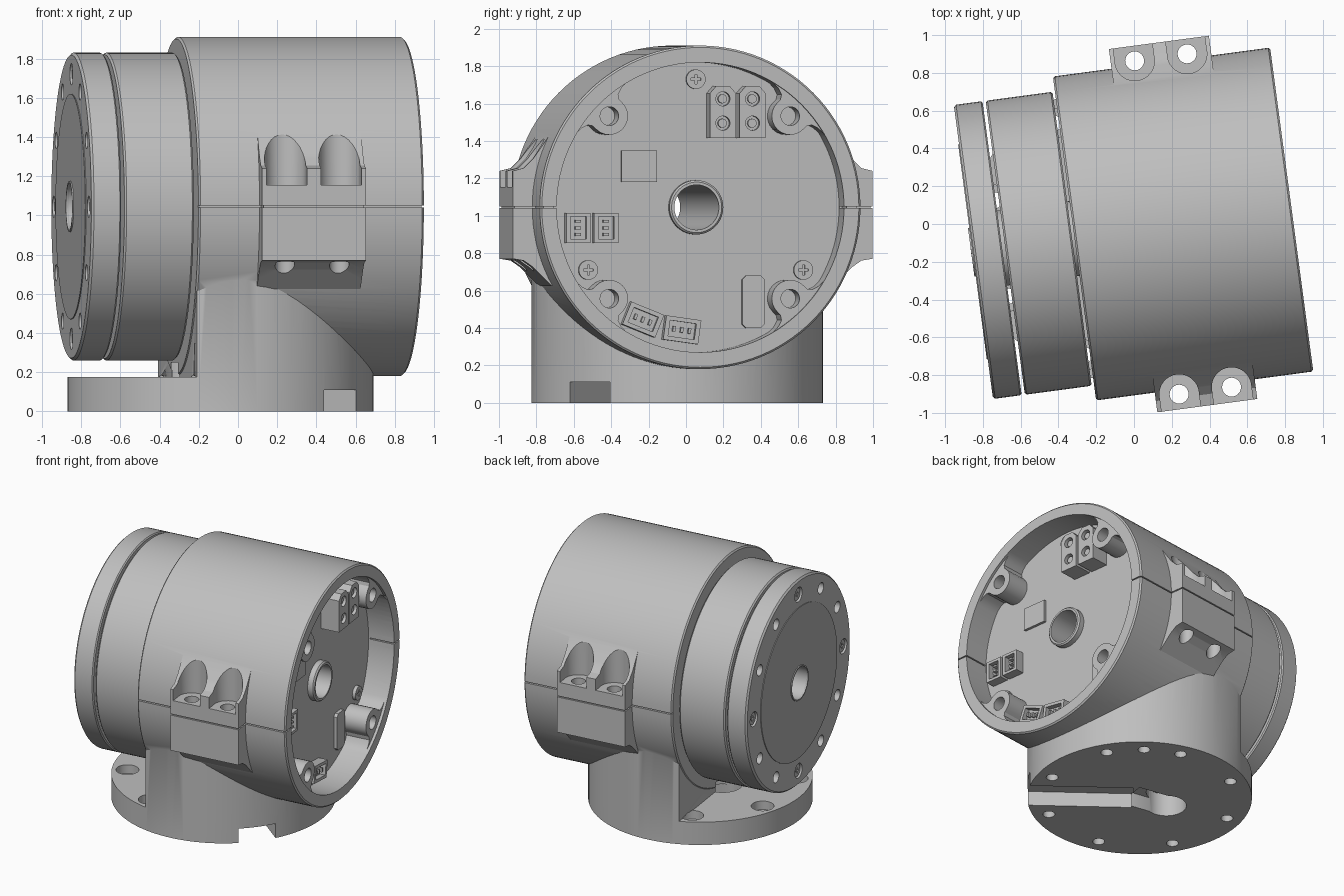
import bpy, bmesh, math
from mathutils import Matrix, Vector

cube = bpy.data.objects.get("Cube")
if cube:
    bpy.data.objects.remove(cube)

# Working frame: x runs along the motor axis, z = 0 at axis height
PLACE = Matrix.Translation((0.26, 0, 1.045)) @ Matrix.Rotation(math.radians(7.6), 4, 'Z')
FLOOR = -1.045
BASE_X = -0.353
BOARD = 0.38
BORE = 0.12
CORNERS = (45, 135, 225, 315)
parts = []


def material(name, v):
    m = bpy.data.materials.new(name)
    m.use_nodes = True
    m.diffuse_color = (v, v, v, 1)
    m.node_tree.nodes["Principled BSDF"].inputs["Base Color"].default_value = (v, v, v, 1)
    return m


GREY = material("light grey", 0.52)
DARK = material("mid grey", 0.44)


def finish(name, bm, mat=GREY, keep=True):
    bmesh.ops.recalc_face_normals(bm, faces=bm.faces[:])
    me = bpy.data.meshes.new(name)
    bm.to_mesh(me)
    bm.free()
    me.materials.append(mat)
    ob = bpy.data.objects.new(name, me)
    bpy.context.scene.collection.objects.link(ob)
    if keep:
        parts.append(ob)
    return ob


def cyl(name, centre, r, length, axis='X', keep=True, seg=32):
    bm = bmesh.new()
    bmesh.ops.create_cone(bm, cap_ends=True, segments=seg, radius1=r, radius2=r, depth=length)
    if axis == 'X':
        bm.transform(Matrix.Rotation(math.pi / 2, 4, 'Y'))
    bm.transform(Matrix.Translation(centre))
    return finish(name, bm, keep=keep)


def box(name, centre, size, angle=0, axis='Z', keep=True):
    bm = bmesh.new()
    bmesh.ops.create_cube(bm, size=1)
    bm.transform(Matrix.Translation(centre) @ Matrix.Rotation(math.radians(angle), 4, axis)
                 @ Matrix.Diagonal((*size, 1)))
    return finish(name, bm, keep=keep)


def thicken(bm, faces, depth):
    top = bmesh.ops.extrude_face_region(bm, geom=faces)["geom"]
    bmesh.ops.translate(bm, vec=(depth, 0, 0),
                        verts=[g for g in top if isinstance(g, bmesh.types.BMVert)])


def prism(name, pts, x0, x1, keep=True):
    bm = bmesh.new()
    thicken(bm, [bm.faces.new([bm.verts.new((x0, y, z)) for y, z in pts])], x1 - x0)
    return finish(name, bm, keep=keep)


def drilled_plate(name, circles, x0, x1):
    # first circle is the outline, the others are holes: (y, z, radius, segments)
    bm = bmesh.new()
    edges = []
    for y, z, r, seg in circles:
        ring = [bm.verts.new((x0, y + r * math.cos(math.tau * i / seg),
                              z + r * math.sin(math.tau * i / seg))) for i in range(seg)]
        edges += [bm.edges.new((ring[i - 1], ring[i])) for i in range(seg)]
    bmesh.ops.triangle_fill(bm, edges=edges, use_beauty=True, normal=(1, 0, 0))
    thicken(bm, bm.faces[:], x1 - x0)
    return finish(name, bm)


def lathe(name, profile, mat=GREY, seg=112):
    # closed (x, radius) loop turned about the motor axis
    bm = bmesh.new()
    rings = []
    for i in range(seg):
        a = math.tau * i / seg
        rings.append([bm.verts.new((x, r * math.cos(a), r * math.sin(a))) for x, r in profile])
    n = len(profile)
    for i in range(seg):
        p, q = rings[i], rings[(i + 1) % seg]
        for j in range(n):
            k = (j + 1) % n
            bm.faces.new((p[j], p[k], q[k], q[j]))
    return finish(name, bm, mat)


def combine(ob, others, op='DIFFERENCE'):
    for o in others:
        m = ob.modifiers.new("bool", 'BOOLEAN')
        m.operation, m.solver, m.object = op, 'EXACT', o
    bpy.context.view_layer.update()
    me = bpy.data.meshes.new_from_object(ob.evaluated_get(bpy.context.evaluated_depsgraph_get()))
    ob.modifiers.clear()
    ob.data = me
    for o in others:
        bpy.data.objects.remove(o)


def polar(r, deg, x=0.0):
    a = math.radians(deg)
    return (x, r * math.cos(a), r * math.sin(a))


# Clamp housing with column, foot plate and side ears merged
housing = lathe("clamp_housing", [(-0.58, BORE), (-0.58, 0.855), (-0.57, 0.865),
                                  (0.57, 0.865), (0.58, 0.855), (0.58, BORE)])
column = cyl("column", (BASE_X, 0, FLOOR + 0.4), 0.78, 0.8, 'Z', False, 112)
combine(column, [box("step_cut", (-1.074, 0, FLOOR + 0.675), (1, 2, 1), keep=False)])
ear_profile = [(0.7, 0.3), (0.77, 0.39), (0.81, 0.33), (0.86, 0.26), (0.91, 0.21),
               (0.97, 0.195), (0.97, -0.275), (0.91, -0.285), (0.86, -0.32),
               (0.81, -0.37), (0.76, -0.42), (0.7, -0.3)]
ears = [prism("ear", [(s * y, z) for y, z in ear_profile], -0.267, 0.267, False) for s in (-1, 1)]
combine(housing, [column] + ears, 'UNION')

# Rear recess, leaving four rounded corner bosses that flare into the wall
recess = cyl("recess", (BOARD + 0.2, 0, 0), 0.775, 0.4, keep=False, seg=112)
flare = [(0.715, 0.1), (0.738, 0.115), (0.75, 0.15), (0.752, 0.2), (0.83, 0.2)]
nose = [polar(0.1, 90 + 15 * i) for i in range(13)]
boss_shape = ([(0.69 + c, s) for _, c, s in nose] + [(r, -t) for r, t in flare]
              + [(r, t) for r, t in reversed(flare)])
bosses = []
for a in CORNERS:
    turn = Matrix.Rotation(math.radians(a), 2)
    bosses.append(prism("boss", [turn @ Vector(p) for p in boss_shape], 0.34, 0.56, False))
combine(recess, bosses)
cuts = [recess]
cuts += [cyl("boss_hole", polar(0.69, a, 0.5), 0.05, 0.2, keep=False) for a in CORNERS]

# Clamp seams, screw pockets and screw holes
for s in (-1, 1):
    for x in (-0.47, 0.47):
        cuts.append(box("seam", (x, s * 0.87, 0), (0.402, 0.05, 0.009), keep=False))
        cuts.append(box("ear_end_seam", (x * 0.57, s * 0.92, 0), (0.02, 0.15, 0.009), keep=False))
    cuts.append(box("rim_seam", (0.59, s * 0.82, 0), (0.04, 0.12, 0.009), keep=False))
    cuts.append(box("wall_seam", (0.5, s * 0.765, 0), (0.22, 0.05, 0.009), keep=False))
    cuts.append(box("ear_seam", (0, s * 0.98, 0), (0.6, 0.04, 0.009), keep=False))
    for x in (-0.14, 0.14):
        cuts.append(cyl("pocket", (x, s * 0.89, 0.36), 0.105, 0.5, 'Z', False))
        cuts.append(box("pocket_mouth", (x, s * 0.95, 0.36), (0.208, 0.12, 0.5), keep=False))
        cuts.append(cyl("ear_hole", (x, s * 0.89, -0.1), 0.05, 0.8, 'Z', False))

# Cable slot, bent toward an off-centre cable hole, and bolt circle in the foot
out = Vector((math.cos(math.radians(-45)), math.sin(math.radians(-45)), 0))
side = Vector((out.y, -out.x, 0))
centre = Vector((BASE_X, 0, FLOOR))
bend = side * 0.1 - out * 0.19
cuts.append(box("slot", centre + out * 0.47, (0.84, 0.27, 0.22), -45, keep=False))
cuts.append(box("slot_bend", centre + bend * 0.4, (0.32, 0.25, 0.216),
                math.degrees(math.atan2(bend.y, bend.x)), keep=False))
cuts.append(cyl("cable_hole", centre + bend, 0.14, 0.5, 'Z', False))
for a in [22.5 + 45 * k for k in range(8)] + [45]:
    spot = centre + Matrix.Rotation(math.radians(a), 3, 'Z') @ Vector((0.67, 0, 0))
    cuts.append(cyl("bolt_hole", spot, 0.042, 0.37, 'Z', False))
    if 100 < a < 260:
        cuts.append(cyl("counterbore", spot + Vector((0, 0, 0.145)), 0.08, 0.07, 'Z', False))
combine(housing, cuts)

# Motor stator and turning flange, joined only by a slim shaft
lathe("motor_stator", [(-0.95, BORE), (-0.95, 0.775), (-0.94, 0.785), (-0.602, 0.785),
                       (-0.593, 0.776), (-0.593, BORE)])
lathe("hollow_shaft", [(-0.97, BORE), (-0.97, 0.2), (-0.578, 0.2), (-0.578, BORE)])
lathe("output_flange", [(-1.05, BORE), (-1.05, 0.75), (-1.12, 0.75), (-1.12, 0.773),
                        (-1.108, 0.785), (-0.975, 0.785), (-0.967, 0.777), (-0.967, BORE)])
face_holes = [(*polar(0.675, 30 * k)[1:], 0.042 if k % 3 else 0.055, 24) for k in range(12)]
drilled_plate("flange_face", [(0, 0, 0.75, 112), (0, 0, BORE, 112)] + face_holes, -1.12, -1.05)
lathe("flange_disc", [(-1.125, BORE), (-1.125, 0.575), (-1.118, 0.575), (-1.118, BORE)], DARK)
lathe("flange_hub", [(-1.132, BORE), (-1.132, 0.13), (-1.12, 0.13), (-1.12, BORE)])


def cross_screw(name, pos, r, h):
    # pan head with a cross-shaped recess
    head = cyl(name, pos, r, h)
    s = 1 if pos[0] > 0 else -1
    mid = (pos[0] + s * h / 2, pos[1], pos[2])
    combine(head, [box("drive", mid, (h * 0.8, r, r * 0.25), a, 'X', False) for a in (0, 90)])


for k in range(4):
    cross_screw("flange_screw", polar(0.675, 90 * k, -1.08), 0.045, 0.06)

# Board details: hub ring, screws, chip and side module
lathe("hub_ring", [(BOARD - 0.01, BORE), (BOARD - 0.01, 0.145), (0.42, 0.145),
                   (0.43, 0.135), (0.43, BORE)])
for y, z in ((0, 0.685), (-0.58, -0.335), (0.58, -0.335)):
    cross_screw("board_screw", (BOARD + 0.01, y, z), 0.052, 0.03)
box("chip", (BOARD + 0.01, -0.305, 0.22), (0.02, 0.19, 0.17))
prism("side_module", [(0.31 + sx * dx, -0.505 + sy * dy)
                      for sx, sy, flip in ((1, 1, 0), (-1, 1, 1), (-1, -1, 0), (1, -1, 1))
                      for dx, dy in (((0.06, 0.12), (0.04, 0.14)), ((0.04, 0.14), (0.06, 0.12)))[flip]],
      BOARD - 0.01, BOARD + 0.025)

# Power plugs with chamfered top corners and round contacts
for y in (0.13, 0.29):
    plug = prism("power_plug", [(y - 0.07, 0.37), (y + 0.07, 0.37), (y + 0.07, 0.61),
                                (y + 0.035, 0.65), (y - 0.035, 0.65), (y - 0.07, 0.61)],
                 BOARD - 0.01, 0.52)
    combine(plug, [cyl("contact_cut", (0.52, y, z), 0.038, 0.08, keep=False) for z in (0.45, 0.58)])
    for z in (0.45, 0.58):
        cyl("power_contact", (0.46, y, z), 0.024, 0.09, seg=16)


def socket(y, z, w, h, angle):
    ob = box("signal_socket", (BOARD + 0.03, y, z), (0.08, w, h), angle, 'X')
    combine(ob, [box("opening", (BOARD + 0.06, y, z), (0.06, w * 0.75, h * 0.65), angle, 'X', False)])
    for k in (-1, 0, 1):
        off = Matrix.Rotation(math.radians(angle), 3, 'X') @ Vector((0, k * w * 0.22, 0))
        box("socket_pin", Vector((BOARD + 0.035, y, z)) + off, (0.05, 0.015, 0.03), angle, 'X')


# Signal sockets
for y in (-0.64, -0.49):
    socket(y, -0.11, 0.16, 0.13, 90)
socket(-0.29, -0.6, 0.19, 0.13, -22)
socket(-0.08, -0.655, 0.19, 0.13, -8)

# Move everything into place and shade
bpy.ops.object.select_all(action='DESELECT')
for ob in parts:
    ob.data.transform(PLACE)
    ob.select_set(True)
bpy.context.view_layer.objects.active = housing
bpy.ops.object.shade_smooth_by_angle(angle=math.radians(30))
